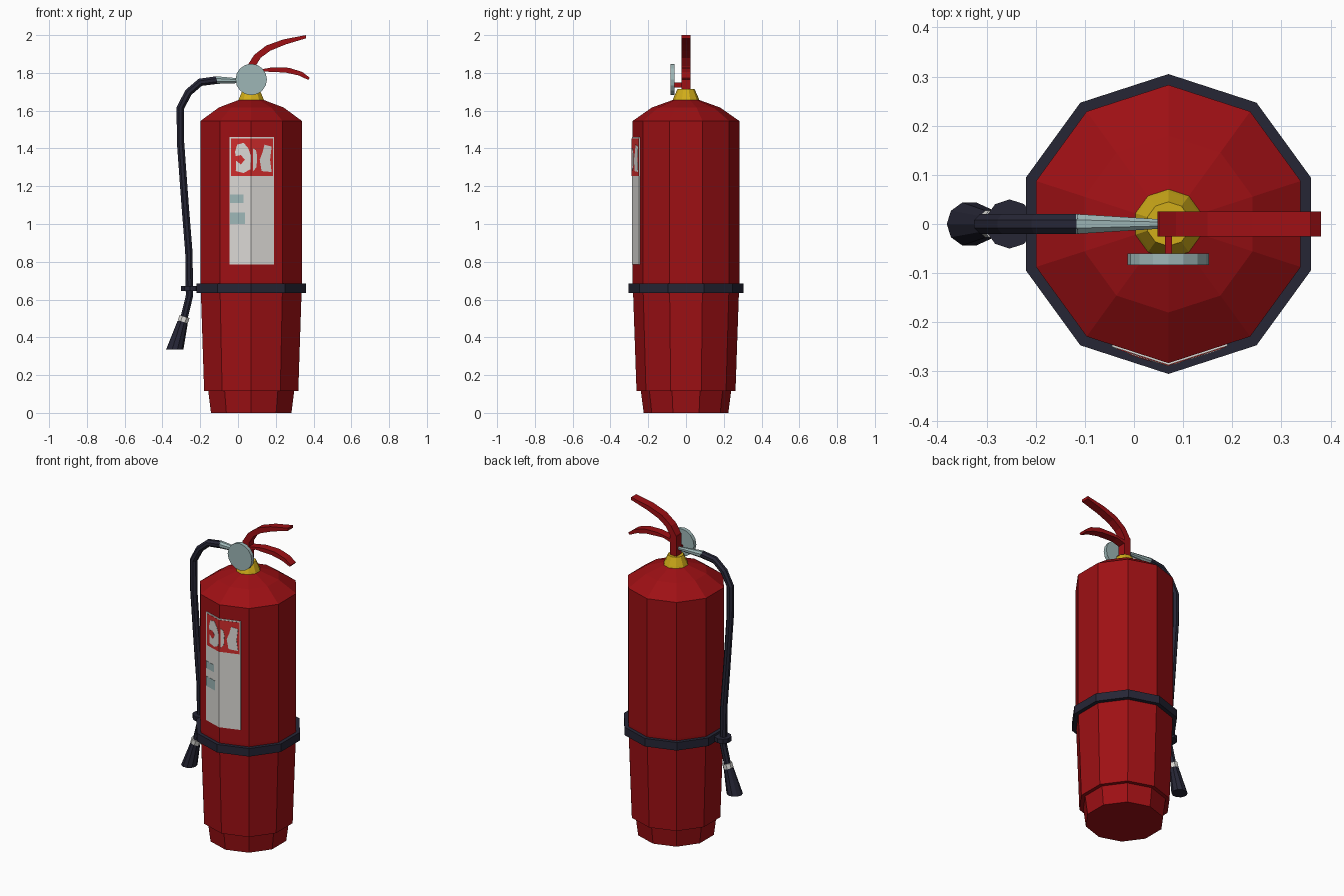
import bpy, bmesh, math
from mathutils import Vector

if "Cube" in bpy.data.objects:
    bpy.data.objects.remove(bpy.data.objects["Cube"])

CX = 0.07          # axis of the cylinder
R = 0.283          # body radius at its corners


def material(name, rgb):
    m = bpy.data.materials.new(name)
    m.diffuse_color = (*rgb, 1)
    m.use_nodes = True
    m.node_tree.nodes["Principled BSDF"].inputs["Base Color"].default_value = m.diffuse_color
    return m


RED = material("deep red", (0.34, 0.005, 0.007))
LABEL_RED = material("label red", (0.63, 0.025, 0.025))
WHITE = material("label white", (0.70, 0.69, 0.66))
TEAL = material("pale teal metal", (0.34, 0.47, 0.47))
YELLOW = material("brass yellow", (0.64, 0.42, 0.01))
DARK = material("dark rubber", (0.019, 0.019, 0.036))


def make(name, verts, faces, mat):
    me = bpy.data.meshes.new(name)
    me.from_pydata([tuple(v) for v in verts], [], faces)
    me.materials.append(mat)
    bm = bmesh.new()
    bm.from_mesh(me)
    bmesh.ops.recalc_face_normals(bm, faces=bm.faces)
    bm.to_mesh(me)
    bm.free()
    ob = bpy.data.objects.new(name, me)
    bpy.context.collection.objects.link(ob)
    return ob


def skin(name, rings, mat):
    """Join equal-length rings of points and cap both ends."""
    n = len(rings[0])
    verts = [p for r in rings for p in r]
    faces = [(k * n + i, k * n + (i + 1) % n, (k + 1) * n + (i + 1) % n, (k + 1) * n + i)
             for k in range(len(rings) - 1) for i in range(n)]
    faces += [tuple(range(n)), tuple(range(len(verts) - n, len(verts)))]
    return make(name, verts, faces, mat)


def lathe(name, profile, mat, sides=10, cx=CX):
    rings = []
    for r, z in profile:
        ang = [math.pi / 2 + 2 * math.pi * i / sides for i in range(sides)]
        rings.append([(cx + r * math.cos(a), r * math.sin(a), z) for a in ang])
    return skin(name, rings, mat)


def tube(name, path, radii, mat, sides=8):
    """Sweep a ring along an (x, z) path in the y = 0 plane."""
    pts = [Vector((x, 0, z)) for x, z in path]
    rings = []
    for i, p in enumerate(pts):
        t = (pts[min(i + 1, len(pts) - 1)] - pts[max(i - 1, 0)]).normalized()
        side = Vector((0, 1, 0))
        up = t.cross(side)
        rings.append([p + radii[i] * (math.cos(a) * side + math.sin(a) * up)
                      for a in [2 * math.pi * (k + 0.5) / sides for k in range(sides)]])
    return skin(name, rings, mat)


def extrude_y(name, outline, y0, y1, mat):
    return skin(name, [[(x, y, z) for x, z in outline] for y in (y0, y1)], mat)


# Body, base step and shoulder
lathe("body", [(0.224, 0), (0.239, 0.115), (0.262, 0.115), (0.281, 0.66), (R, 0.70),
               (R, 1.545), (0.18, 1.617), (0.06, 1.66)], RED)
lathe("neck_collar", [(0.073, 1.65), (0.066, 1.668), (0.045, 1.715)], YELLOW)
lathe("strap", [(0.27, 0.635), (0.305, 0.635), (0.305, 0.685), (0.27, 0.685)], DARK)
lathe("hose_clip", [(0.05, 0.645), (0.05, 0.672)], DARK, cx=-0.253)


# Label plates follow the two front faces that meet at the front corner
def on_body(x, z, lift):
    return (x, -R - lift + abs(x - CX) * math.tan(math.radians(18)), z)


def plate(name, outline, lift, mat):
    return skin(name, [[on_body(x, z, d) for x, z in outline] for d in (-0.001, lift)], mat)


def rect(name, x0, x1, z0, z1, lift, mat):
    for tag, a, b in (("left", x0, min(x1, CX)), ("right", max(x0, CX), x1)):
        if b > a:
            plate(name + "_" + tag, [(a, z0), (b, z0), (b, z1), (a, z1)], lift, mat)


rect("label", -0.045, 0.19, 0.785, 1.46, 0.004, WHITE)
rect("label_panel", -0.036, 0.186, 1.255, 1.452, 0.0055, LABEL_RED)
rect("label_icon_upper", -0.042, 0.028, 1.11, 1.155, 0.0055, TEAL)
rect("label_icon_lower", -0.042, 0.036, 1.0, 1.06, 0.0055, TEAL)
plate("pictogram_left", [(-0.012, 1.28), (0.03, 1.27), (0.066, 1.29), (0.069, 1.36), (0.055, 1.40),
                         (0.03, 1.43), (-0.005, 1.42), (-0.016, 1.38), (-0.01, 1.35)], 0.007, WHITE)
plate("pictogram_dot", [(-0.01, 1.335), (0.015, 1.315), (0.036, 1.34), (0.015, 1.365), (-0.01, 1.36)],
      0.0085, LABEL_RED)
plate("pictogram_middle", [(0.08, 1.28), (0.098, 1.30), (0.102, 1.36), (0.095, 1.39), (0.08, 1.40)],
      0.007, WHITE)
plate("pictogram_right", [(0.125, 1.28), (0.178, 1.275), (0.17, 1.34), (0.178, 1.41), (0.14, 1.42),
                          (0.13, 1.38), (0.115, 1.34)], 0.007, WHITE)

# Valve post with both levers
extrude_y("valve_post", [(0.048, 1.70), (0.092, 1.70), (0.092, 1.84), (0.048, 1.84)],
          -0.025, 0.025, RED)
extrude_y("upper_lever", [(0.048, 1.835), (0.092, 1.835), (0.12, 1.88), (0.17, 1.917), (0.25, 1.95),
                          (0.36, 1.983), (0.36, 2.0), (0.24, 1.977), (0.15, 1.945), (0.085, 1.895)],
          -0.025, 0.025, RED)
extrude_y("lower_lever", [(0.085, 1.79), (0.14, 1.807), (0.25, 1.802), (0.32, 1.787), (0.372, 1.763),
                          (0.38, 1.774), (0.34, 1.805), (0.27, 1.827), (0.18, 1.829), (0.085, 1.812)],
          -0.025, 0.025, RED)

# Pressure gauge and its stem
disc = [(CX + 0.083 * math.cos(math.pi * k / 8), 1.765 + 0.083 * math.sin(math.pi * k / 8))
        for k in range(16)]
extrude_y("gauge", disc, -0.083, -0.06, TEAL)
extrude_y("gauge_stem", [(0.063, 1.722), (0.077, 1.722), (0.077, 1.75), (0.063, 1.75)],
          -0.065, -0.02, RED)

# Hose, connector and nozzle
tube("hose_connector", [(0.06, 1.757), (-0.118, 1.762)], [0.01, 0.022], TEAL)
hose = [(-0.112, 1.762), (-0.2, 1.75), (-0.262, 1.697), (-0.305, 1.615), (-0.304, 1.43),
        (-0.28, 1.1), (-0.26, 0.85), (-0.257, 0.62), (-0.285, 0.505)]
tube("hose", hose, [0.022] * 4 + [0.021] * 5, DARK)
tube("nozzle_ring", [(-0.283, 0.51), (-0.292, 0.482)], [0.03, 0.03], WHITE)
nozzle = []
for x, z, r in ((-0.292, 0.487, 0.028), (-0.335, 0.335, 0.046)):
    nozzle.append([(x + r * math.cos(math.pi * k / 5), r * math.sin(math.pi * k / 5), z)
                   for k in range(10)])
skin("nozzle", nozzle, DARK)
